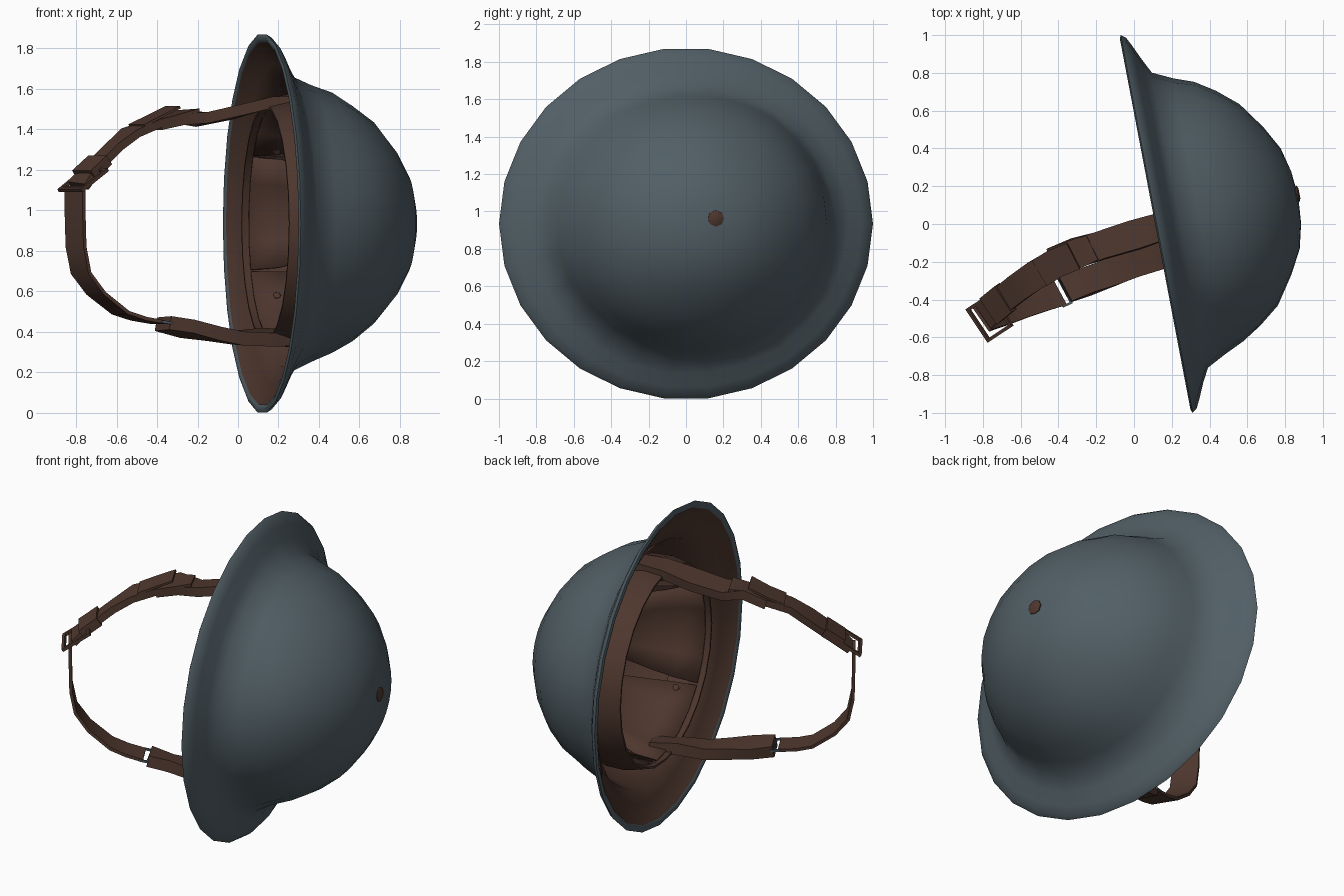
import bpy, bmesh, math, random
from mathutils import Vector as V

if "Cube" in bpy.data.objects:
    bpy.data.objects.remove(bpy.data.objects["Cube"])

random.seed(4)
def mat(name, c):
    m = bpy.data.materials.new(name)
    m.diffuse_color = (*c, 1)
    m.use_nodes = True
    m.node_tree.nodes["Principled BSDF"].inputs["Base Color"].default_value = m.diffuse_color
    return m
STEEL = mat("blue grey steel", (0.083, 0.114, 0.132))
LEATHER = mat("brown leather", (0.076, 0.038, 0.027))

# helmet frame: rim centre, crown axis, sideways axis; slightly oval
C, N, T = V((0.12, 0, 0.935)), V((0.982, 0.187, 0)), V((-0.187, 0.982, 0))
def place(r, a, u):
    return C + N * u + T * (r * math.cos(a)) + V((0, 0, 0.924 * r * math.sin(a)))

def make(name, verts, faces, mats, smooth=35):
    me = bpy.data.meshes.new(name)
    bm = bmesh.new()
    vs = [bm.verts.new(v) for v in verts]
    for f in faces:
        bm.faces.new([vs[i] for i in f])
    bmesh.ops.recalc_face_normals(bm, faces=bm.faces)
    bm.to_mesh(me)
    bm.free()
    ob = bpy.data.objects.new(name, me)
    bpy.context.collection.objects.link(ob)
    for m in mats:
        me.materials.append(m)
    bpy.context.view_layer.objects.active = ob
    ob.select_set(True)
    bpy.ops.object.shade_smooth_by_angle(angle=math.radians(smooth))
    ob.select_set(False)
    return ob

def lathe(profile, n, jitter=0.0):
    verts, faces = [], []
    for r, u in profile:
        for i in range(n):
            d = random.uniform(-jitter, jitter) if 0.3 < r < 0.9 else 0
            verts.append(place(max(r, 1e-4) + d, 2 * math.pi * i / n, u))
    for j in range(len(profile) - 1):
        for i in range(n):
            k = (i + 1) % n
            faces.append((j*n+i, j*n+k, (j+1)*n+k, (j+1)*n+i))
    return verts, faces

# shell: outer steel, rolled rim, brown inside
outer = [(0.02, 0.762), (0.14, 0.752), (0.27, 0.72), (0.40, 0.652), (0.54, 0.55),
         (0.635, 0.44), (0.70, 0.335), (0.745, 0.23), (0.795, 0.125), (0.87, 0.085),
         (0.95, 0.05), (1.0, 0.025), (1.018, 0.0), (1.0, -0.008), (0.975, 0.003)]
inner = [(0.965, 0.015), (0.86, 0.06), (0.77, 0.11), (0.722, 0.225), (0.675, 0.33),
         (0.61, 0.43), (0.52, 0.53), (0.38, 0.63), (0.25, 0.695), (0.02, 0.738)]
n = 26
v, f = lathe(outer + inner, n, 0.006)
last = len(outer + inner) - 1
f += [tuple(range(n)), tuple(range(last * n, last * n + n))]
shell = make("helmet_shell", v, f, [STEEL, LEATHER], 60)
for i, p in enumerate(shell.data.polygons):
    p.material_index = 1 if (len(outer)-1) * n <= i < last * n or i == len(f) - 1 else 0

# crown rivet and inner rivets
def rivet(name, r, a, u, size, h):
    c = place(r, a, u)
    d = N if r < 0.1 else (C + N * u - c).normalized()
    s = d.cross(V((0, 0, 1))) if r < 0.1 else N
    s = s.normalized()
    w = d.cross(s)
    pts = []
    for k, hh in ((1, -h), (1, h * 0.4), (0.6, h)):
        pts += [c + d * hh + (s * math.cos(i*math.pi/4) + w * math.sin(i*math.pi/4)) * size * k for i in range(8)]
    fs = [tuple(range(8)), tuple(range(16, 24))]
    fs += [(j*8+i, j*8+(i+1) % 8, j*8+8+(i+1) % 8, j*8+8+i) for j in (0, 1) for i in range(8)]
    make(name, pts, fs, [LEATHER])
rivet("crown_rivet", 0.035, math.radians(60), 0.76, 0.044, 0.013)
for a in (40, 140, 220, 320):
    rivet("liner_rivet", 0.615, math.radians(a), 0.16, 0.03, 0.02)

# liner band
v, f = lathe([(0.635, 0.015), (0.66, 0.12), (0.655, 0.24), (0.64, 0.24), (0.645, 0.12), (0.622, 0.015), (0.635, 0.015)], 24)
make("liner_band", v, f, [LEATHER])

# liner tongues, tapering toward the crown
rows = [(0.625, 0.05, 0.51), (0.61, 0.19, 0.5), (0.56, 0.32, 0.47), (0.47, 0.44, 0.42), (0.35, 0.53, 0.34)]
for t in range(6):
    a0 = t * math.pi / 3 + 0.1
    v, f = [], []
    for r, u, h in rows:
        v += [place(r, a0 + h * k / 2, u) for k in (-2, -1, 0, 1, 2)]
    for j in range(len(rows) - 1):
        f += [(j*5+i, j*5+i+1, j*5+i+6, j*5+i+5) for i in range(4)]
    ob = make("liner_tongue", v, f, [LEATHER])
    ob.modifiers.new("thick", 'SOLIDIFY').thickness = 0.012

# straps: swept flat sections, the width lies in the horizontal plane
def strap(name, pts, width, thick, rough=0.0):
    ps = [V(p) for p in pts]
    v, f = [], []
    for i, p in enumerate(ps):
        d = (ps[min(i+1, len(ps)-1)] - ps[max(i-1, 0)]).normalized()
        k = min(1, max(0, (0.3 - p.x) / 1.1))
        w = V((0.3 + 0.27 * k, -0.95 + 0.13 * k, random.uniform(-rough, rough) * 3)).normalized()
        nn = d.cross(w).normalized()
        p = p + nn * random.uniform(-rough, rough) * 0.12
        hw, ht = width / 2 * (1 + random.uniform(-rough, rough)), thick / 2
        v += [p + w*hw + nn*ht, p - w*hw + nn*ht, p - w*hw - nn*ht, p + w*hw - nn*ht]
    for j in range(len(ps) - 1):
        f += [(j*4+i, j*4+(i+1) % 4, j*4+4+(i+1) % 4, j*4+4+i) for i in range(4)]
    f += [(0, 1, 2, 3), tuple(range(len(v)-4, len(v)))]
    return make(name, v, f, [LEATHER], 30)

strap("upper_strap", [(0.30, 0.03, 1.535), (0.16, -0.01, 1.525), (0, -0.06, 1.485), (-0.18, -0.115, 1.455),
      (-0.3, -0.15, 1.46), (-0.42, -0.20, 1.425)], 0.155, 0.055, 0.06)
strap("upper_strap_end", [(-0.22, -0.125, 1.475), (-0.30, -0.16, 1.47), (-0.42, -0.21, 1.43), (-0.53, -0.275, 1.385),
      (-0.62, -0.34, 1.31), (-0.72, -0.42, 1.21), (-0.79, -0.48, 1.12)], 0.15, 0.04, 0.04)
strap("upper_flap", [(-0.32, -0.17, 1.51), (-0.42, -0.21, 1.46), (-0.50, -0.26, 1.42)], 0.155, 0.012)
strap("lower_strap", [(0.30, -0.10, 0.37), (0.15, -0.155, 0.37), (0, -0.21, 0.375), (-0.12, -0.255, 0.385),
      (-0.25, -0.305, 0.415), (-0.37, -0.345, 0.44)], 0.15, 0.068, 0.06)
strap("chin_strap", [(-0.393, -0.36, 0.448), (-0.49, -0.39, 0.465), (-0.58, -0.42, 0.495), (-0.70, -0.465, 0.59),
      (-0.775, -0.49, 0.69), (-0.80, -0.50, 0.82), (-0.805, -0.50, 1.0), (-0.805, -0.50, 1.12)], 0.155, 0.018)
strap("strap_keeper", [(-0.68, -0.39, 1.25), (-0.76, -0.455, 1.175)], 0.165, 0.055)

# rectangular buckle frames made from four bars
def buckle(name, c, w, d, hw, hd, b, m):
    c, w = V(c), V(w).normalized()
    d = V(d)
    d = (d - w * d.dot(w)).normalized()
    nn = w.cross(d)
    v, f = [], []
    for cx, cy, sx, sy in ((hw, 0, b, hd + b), (-hw, 0, b, hd + b), (0, hd, hw, b), (0, -hd, hw, b)):
        o = len(v)
        v += [c + w*(cx + sx*x) + d*(cy + sy*y) + nn*b*z for x in (-1, 1) for y in (-1, 1) for z in (-1, 1)]
        f += [tuple(o + i for i in q) for q in ((0, 1, 3, 2), (4, 5, 7, 6), (0, 1, 5, 4),
                                                (2, 3, 7, 6), (0, 2, 6, 4), (1, 3, 7, 5))]
    make(name, v, f, [m])
buckle("chin_buckle", (-0.765, -0.495, 1.15), (0.55, -0.83, 0), (-0.62, -0.41, -0.5), 0.097, 0.085, 0.009, LEATHER)
buckle("side_buckle", (-0.385, -0.355, 0.447), (0.42, -0.9, 0), (-0.9, -0.38, 0.15), 0.078, 0.022, 0.006, STEEL)
